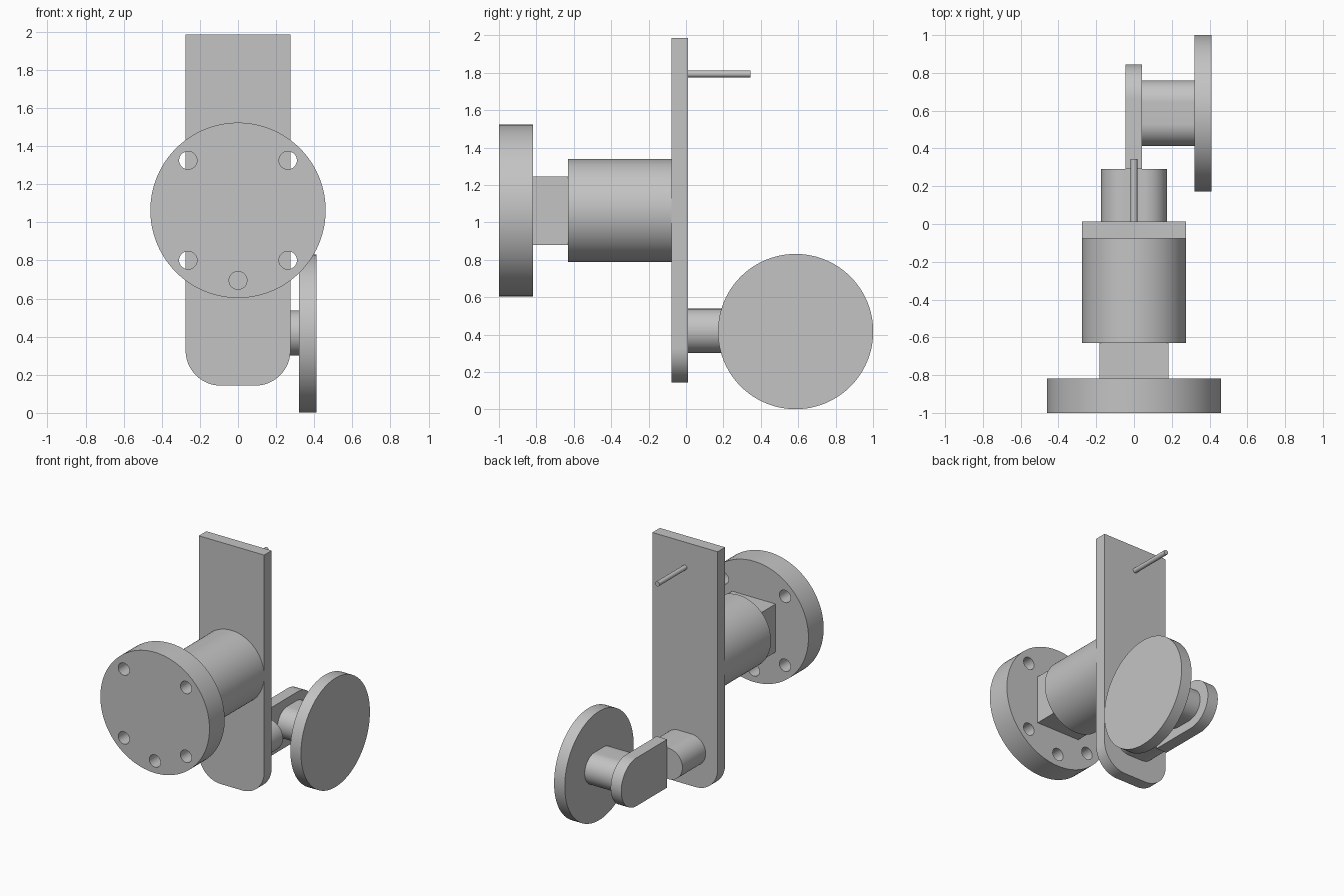
import bpy
import bmesh
from math import cos, sin, pi

cube = bpy.data.objects.get("Cube")
if cube:
    bpy.data.objects.remove(cube, do_unlink=True)

grey = bpy.data.materials.new("plain grey")
grey.use_nodes = True
GREY = (0.55, 0.55, 0.55, 1)
grey.diffuse_color = GREY
grey.node_tree.nodes["Principled BSDF"].inputs["Base Color"].default_value = GREY


def circle(u, v, r, n=96):
    return [(u + r * cos(2 * pi * i / n), v + r * sin(2 * pi * i / n)) for i in range(n)]


def rounded(u0, u1, v0, v1, radii, n=20):
    """Rectangle outline; radii run from upper right, counter-clockwise."""
    corners = ((u1, v1, -1, -1), (u0, v1, 1, -1), (u0, v0, 1, 1), (u1, v0, -1, 1))
    points = []
    for k, ((u, v, su, sv), r) in enumerate(zip(corners, radii)):
        if r == 0:
            points.append((u, v))
            continue
        for i in range(n + 1):
            a = pi / 2 * (k + i / n)
            points.append((u + su * r + r * cos(a), v + sv * r + r * sin(a)))
    return points


def prism(name, outlines, axis, start, end):
    """Extrude closed outlines along x (outline in y, z) or y (outline in x, z)."""
    bm = bmesh.new()
    for outline in outlines:
        rings = []
        for d in (start, end):
            rings.append([bm.verts.new((d, u, v) if axis == "x" else (u, d, v))
                          for u, v in outline])
        bm.faces.new(rings[0])
        bm.faces.new(rings[1])
        for i in range(len(outline)):
            bm.faces.new((rings[0][i - 1], rings[0][i], rings[1][i], rings[1][i - 1]))
    bmesh.ops.remove_doubles(bm, verts=bm.verts, dist=0.0001)
    bmesh.ops.recalc_face_normals(bm, faces=bm.faces)
    mesh = bpy.data.meshes.new(name)
    bm.to_mesh(mesh)
    bm.free()
    mesh.materials.append(grey)
    obj = bpy.data.objects.new(name, mesh)
    bpy.context.collection.objects.link(obj)
    return obj


def activate(obj):
    bpy.ops.object.select_all(action="DESELECT")
    obj.select_set(True)
    bpy.context.view_layer.objects.active = obj


# Front flange with five through holes
HUB_Z = 1.063
flange = prism("front_flange", [circle(0, HUB_Z, 0.46)], "y", -1.0, -0.817)
hole_centres = [(sx * 0.262, HUB_Z + sz * 0.262) for sx in (-1, 1) for sz in (-1, 1)]
hole_centres.append((0, 0.695))
cutter = prism("hole_cutter", [circle(u, v, 0.047, 40) for u, v in hole_centres],
               "y", -1.1, -0.7)
cutter.hide_render = True
cut = flange.modifiers.new("holes", "BOOLEAN")
cut.operation = "DIFFERENCE"
cut.solver = "EXACT"
cut.object = cutter
activate(flange)
bpy.ops.object.modifier_apply(modifier=cut.name)
bpy.data.objects.remove(cutter, do_unlink=True)

SQUARE = (0, 0, 0, 0)
parts = [
    flange,
    # Square neck and round barrel behind the flange
    prism("square_neck", [rounded(-0.183, 0.183, HUB_Z - 0.183, HUB_Z + 0.183, SQUARE)],
          "y", -0.817, -0.63),
    prism("barrel", [circle(0, HUB_Z, 0.275)], "y", -0.63, -0.078),
    # Upright plate with rounded lower corners, and its thin pin
    prism("upright_plate", [rounded(-0.275, 0.275, 0.143, 1.985, (0, 0, 0.185, 0.185))],
          "y", -0.078, 0.012),
    prism("rear_pin", [circle(0, 1.793, 0.018, 32)], "y", 0.012, 0.345),
    # Lower linkage: slotted stub, side arm, slotted spacer, side disc
    prism("rear_stub", [rounded(-0.174, 0.174, 0.302, 0.538, [0.118] * 4)],
          "y", 0.012, 0.292),
    prism("side_arm", [rounded(0.292, 0.845, 0.235, 0.602, (0.183, 0, 0, 0.183))],
          "x", -0.046, 0.043),
    prism("side_spacer", [rounded(0.413, 0.761, 0.302, 0.538, [0.118] * 4)],
          "x", 0.043, 0.321),
    prism("side_disc", [circle(0.586, 0.416, 0.415)], "x", 0.321, 0.411),
]

for part in parts:
    activate(part)
    bpy.ops.object.shade_smooth_by_angle()
